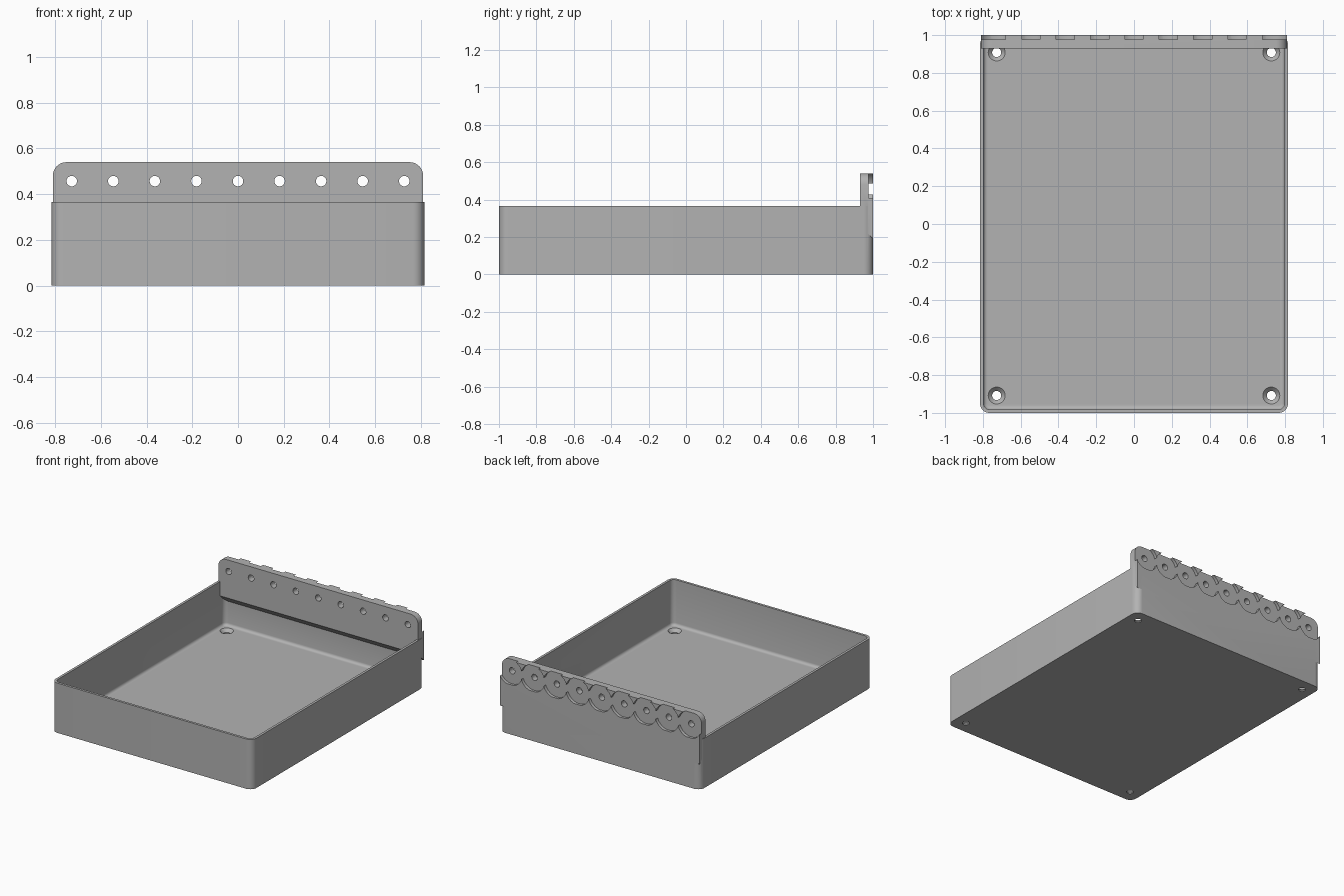
import bpy, bmesh, math
from mathutils import Vector

if "Cube" in bpy.data.objects:
    bpy.data.objects.remove(bpy.data.objects["Cube"], do_unlink=True)

HALF_X, HALF_Y, HEIGHT = 0.815, 1.0, 0.365
WALL, FLOOR, FILLET, CORNER = 0.018, 0.03, 0.02, 0.05

grey = bpy.data.materials.new("plain grey")
grey.use_nodes = True
colour = (0.45, 0.45, 0.45, 1)
grey.diffuse_color = colour
grey.node_tree.nodes["Principled BSDF"].inputs["Base Color"].default_value = colour


def loft(name, rings):
    """Closed solid through a stack of matching rings."""
    bm = bmesh.new()
    loops = [[bm.verts.new(p) for p in ring] for ring in rings]
    for a, b in zip(loops, loops[1:]):
        for i in range(len(a)):
            j = (i + 1) % len(a)
            bm.faces.new((a[i], a[j], b[j], b[i]))
    bm.faces.new(loops[0])
    bm.faces.new(loops[-1])
    bmesh.ops.recalc_face_normals(bm, faces=bm.faces)
    mesh = bpy.data.meshes.new(name)
    bm.to_mesh(mesh)
    bm.free()
    mesh.materials.append(grey)
    obj = bpy.data.objects.new(name, mesh)
    bpy.context.collection.objects.link(obj)
    return obj


def rounded_ring(inset, z, steps=8):
    """Rounded rectangle of the tray outline, moved inwards."""
    r = max(CORNER - inset, 0.012)
    ring = []
    for q, (sx, sy) in enumerate(((1, 1), (-1, 1), (-1, -1), (1, -1))):
        for s in range(steps + 1):
            a = math.pi / 2 * (q + s / steps)
            ring.append(Vector((sx * (HALF_X - inset - r) + r * math.cos(a),
                                sy * (HALF_Y - inset - r) + r * math.sin(a), z)))
    return ring


def circle(centre, r, axis, count=32):
    ring = []
    for i in range(count):
        a = 2 * math.pi * i / count
        u, v = r * math.cos(a), r * math.sin(a)
        ring.append(Vector(centre) + Vector((u, v, 0) if axis == "z" else (u, 0, v)))
    return ring


def combine(obj, tool, operation):
    """Apply a boolean and discard the tool."""
    mod = obj.modifiers.new("combine", "BOOLEAN")
    mod.operation, mod.object, mod.solver = operation, tool, "EXACT"
    bpy.context.view_layer.objects.active = obj
    bpy.ops.object.modifier_apply(modifier=mod.name)
    bpy.data.objects.remove(tool, do_unlink=True)


# Open tray with a filleted inside floor edge
tray = loft("tray", [rounded_ring(0, 0), rounded_ring(0, HEIGHT)])
rings = []
for s in range(5):
    a = math.pi / 2 * s / 4
    rings.append(rounded_ring(WALL + FILLET * (1 - math.sin(a)),
                              FLOOR + FILLET * (1 - math.cos(a))))
rings.append(rounded_ring(WALL, HEIGHT + 0.2))
combine(tray, loft("cavity", rings), "DIFFERENCE")

# Countersunk screw holes in the floor
for sx in (-1, 1):
    for sy in (-1, 1):
        x, y = sx * 0.727, sy * 0.908
        profile = ((0.024, -0.02), (0.024, 0.008), (0.045, FLOOR), (0.045, 0.04))
        combine(tray, loft("screw_hole", [circle((x, y, z), r, "z") for r, z in profile]),
                "DIFFERENCE")

# Rear mounting plate: rounded top corners, sloping underside
plate_x, front, back, top, radius = 0.81, 0.93, 1.0, 0.54, 0.06


def plate_ring(y, bottom):
    ring = [Vector((-plate_x, y, bottom)), Vector((plate_x, y, bottom))]
    for side, start in ((1, 0), (-1, math.pi / 2)):
        for s in range(9):
            a = start + math.pi / 2 * s / 8
            ring.append(Vector((side * (plate_x - radius) + radius * math.cos(a), y,
                                top - radius + radius * math.sin(a))))
    return ring


plate = loft("mounting_plate", [plate_ring(front, 0.26), plate_ring(back, 0.19)])

# Round recesses on the back face, each with a through hole
for k in range(-4, 5):
    x, z = k * 0.1818, 0.457
    for name, r, y, n in (("recess", 0.096, 0.977, 48), ("hole", 0.023, 0.9, 24)):
        combine(plate, loft(name, [circle((x, y, z), r, "y", n),
                                   circle((x, 1.05, z), r, "y", n)]), "DIFFERENCE")
combine(tray, plate, "UNION")

# Smooth the rounded surfaces, keep the edges crisp
tray.name = "tray_with_mounting_plate"
bpy.ops.object.select_all(action="DESELECT")
tray.select_set(True)
bpy.context.view_layer.objects.active = tray
bpy.ops.object.shade_smooth_by_angle(angle=math.radians(30))
